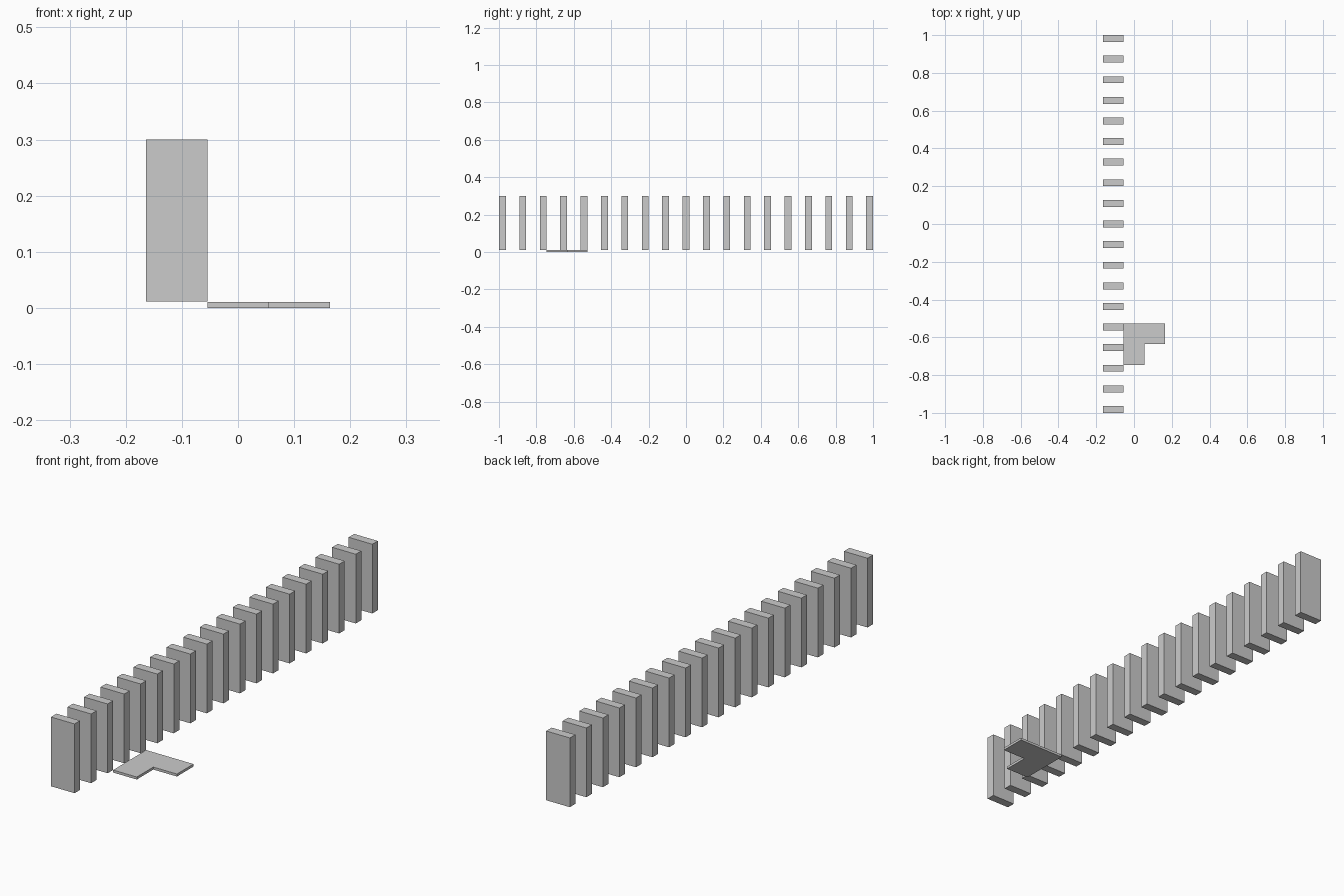
import bpy, bmesh

if "Cube" in bpy.data.objects:
    bpy.data.objects.remove(bpy.data.objects["Cube"])

U = 2 / (18 + 1 / 3)          # spacing of the posts
BASE = 0.011                  # plate top and post bottom


def prism(name, outline, z0, z1):
    bm = bmesh.new()
    face = bm.faces.new([bm.verts.new((x, y, z0)) for x, y in outline])
    ext = bmesh.ops.extrude_face_region(bm, geom=[face])
    verts = [v for v in ext["geom"] if isinstance(v, bmesh.types.BMVert)]
    bmesh.ops.translate(bm, verts=verts, vec=(0, 0, z1 - z0))
    bmesh.ops.recalc_face_normals(bm, faces=bm.faces)
    mesh = bpy.data.meshes.new(name)
    bm.to_mesh(mesh)
    bm.free()
    obj = bpy.data.objects.new(name, mesh)
    bpy.context.collection.objects.link(obj)
    return obj


# Row of 19 upright slats
x0, x1, half = -1.5 * U, -0.5 * U, U / 6
for i in range(19):
    y = (i - 9) * U
    prism(f"slat_{i + 1}",
          [(x0, y - half), (x1, y - half), (x1, y + half), (x0, y + half)],
          BASE, 0.3)

# L-shaped floor plate beside the slats
top = -5 * U + half
prism("floor_plate",
      [(x1, top), (x1, top - 2 * U), (0.5 * U, top - 2 * U),
       (0.5 * U, top - U), (1.5 * U, top - U), (1.5 * U, top)],
      0, BASE - 0.0005)
